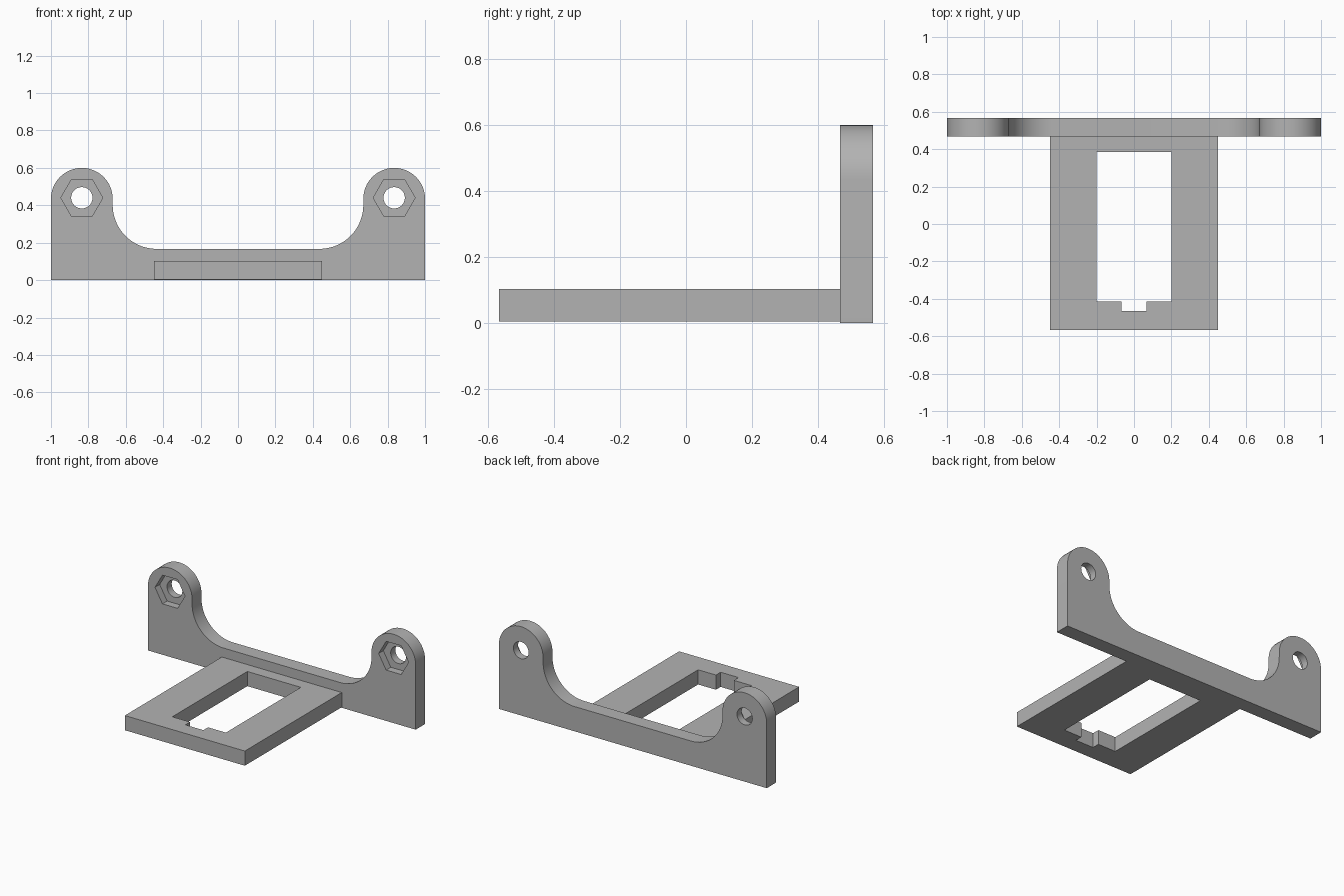
import bpy, bmesh
from math import sin, cos, radians, pi
from mathutils import Matrix

cube = bpy.data.objects.get("Cube")
if cube:
    bpy.data.objects.remove(cube, do_unlink=True)

grey = bpy.data.materials.new("plain grey")
grey.use_nodes = True
COLOUR = (0.45, 0.45, 0.45, 1)
grey.diffuse_color = COLOUR
grey.node_tree.nodes["Principled BSDF"].inputs["Base Color"].default_value = COLOUR

BACK, FRONT = 0.567, 0.467      # faces of the upright
EAR_X, EAR_Z, EAR_R = 0.835, 0.435, 0.165


def arc(cx, cz, r, start, end, n=24):
    angles = [radians(start + (end - start) * i / n) for i in range(n + 1)]
    return [(cx + r * cos(a), cz + r * sin(a)) for a in angles]


def make(name, bm):
    bmesh.ops.recalc_face_normals(bm, faces=bm.faces)
    mesh = bpy.data.meshes.new(name)
    bm.to_mesh(mesh)
    bm.free()
    ob = bpy.data.objects.new(name, mesh)
    bpy.context.collection.objects.link(ob)
    mesh.materials.append(grey)
    return ob


def prism(name, points, offset):
    """Extrude a closed outline of 3D points along an offset."""
    bm = bmesh.new()
    face = bm.faces.new([bm.verts.new(p) for p in points])
    moved = bmesh.ops.extrude_face_region(bm, geom=[face])["geom"]
    verts = [v for v in moved if isinstance(v, bmesh.types.BMVert)]
    bmesh.ops.translate(bm, verts=verts, vec=offset)
    return make(name, bm)


def bore(name, x, z, r, sides, y0, y1):
    """Cutter lying along y."""
    bm = bmesh.new()
    m = Matrix.Translation((x, (y0 + y1) / 2, z)) @ Matrix.Rotation(pi / 2, 4, "X")
    if sides == 6:   # points to the sides, flats above and below
        m = m @ Matrix.Rotation(pi / 2, 4, "Z")
    bmesh.ops.create_cone(bm, cap_ends=True, segments=sides, radius1=r,
                          radius2=r, depth=y1 - y0, matrix=m)
    return make(name, bm)


def cut(ob, cutter):
    cutter.hide_render = True
    mod = ob.modifiers.new("cut", "BOOLEAN")
    mod.operation, mod.solver, mod.object = "DIFFERENCE", "EXACT", cutter
    bpy.context.view_layer.objects.active = ob
    bpy.ops.object.modifier_apply(modifier=mod.name)
    bpy.data.objects.remove(cutter, do_unlink=True)


# Upright with two rounded ears and concave fillets
half = [(1, 0)] + arc(EAR_X, EAR_Z, EAR_R, 0, 180) + arc(0.435, 0.402, 0.235, 0, -90)
outline = half + [(-x, z) for x, z in reversed(half)]
upright = prism("upright_bracket", [(x, FRONT, z) for x, z in outline],
                (0, BACK - FRONT, 0))

# Bolt holes with hexagonal nut pockets at the front
for side in (-1, 1):
    x = side * EAR_X
    cut(upright, bore("bolt_hole_cutter", x, 0.44, 0.057, 48, FRONT - 0.1, BACK + 0.1))
    cut(upright, bore("nut_pocket_cutter", x, 0.44, 0.112, 6, FRONT - 0.1, FRONT + 0.05))

# Base plate with a notched window
W, Y0, Z0, Z1 = 0.448, -0.567, 0.004, 0.103
plate = prism("base_plate", [(-W, Y0, Z0), (W, Y0, Z0), (W, FRONT, Z0), (-W, FRONT, Z0)],
              (0, 0, Z1 - Z0))
N, H = 0.067, 0.2
window = [(-H, 0.385), (-H, -0.415), (-N, -0.415), (-N, -0.465),
          (N, -0.465), (N, -0.415), (H, -0.415), (H, 0.385)]
cut(plate, prism("window_cutter", [(x, y, -0.1) for x, y in window], (0, 0, 0.4)))

# Smooth the curved walls, keep edges crisp
bpy.ops.object.select_all(action="DESELECT")
for ob in (upright, plate):
    ob.select_set(True)
bpy.context.view_layer.objects.active = upright
bpy.ops.object.shade_smooth_by_angle(angle=radians(30))
